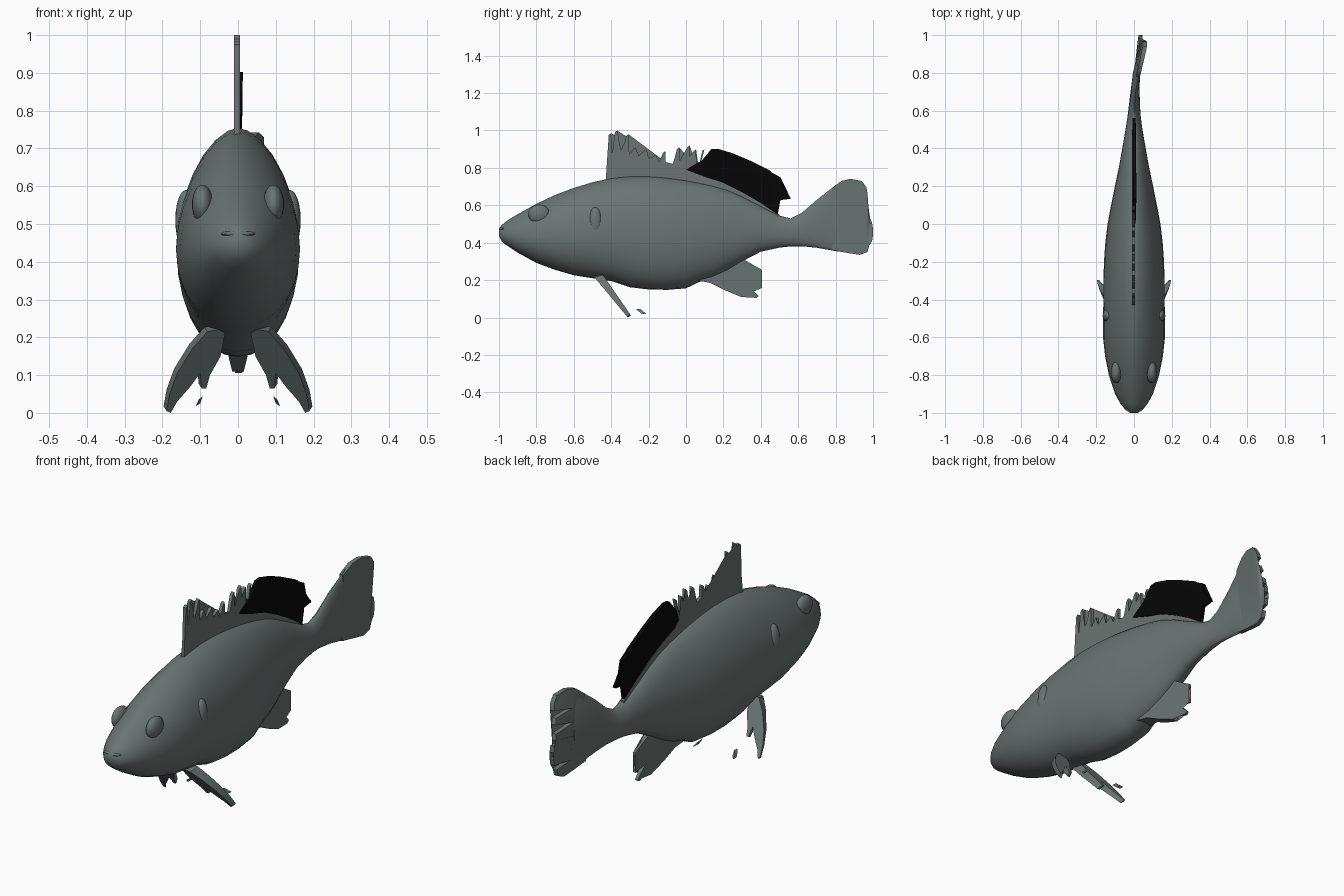
import bpy, bmesh, math
from mathutils import Vector

if "Cube" in bpy.data.objects:
    bpy.data.objects.remove(bpy.data.objects["Cube"])


def material(name, rgb):
    m = bpy.data.materials.new(name)
    m.diffuse_color = (*rgb, 1)
    m.use_nodes = True
    m.node_tree.nodes["Principled BSDF"].inputs["Base Color"].default_value = m.diffuse_color
    return m


SKIN = material("grey green skin", (0.145, 0.175, 0.17))
BLACK = material("black membrane", (0.002, 0.002, 0.002))


def finish(name, bm, mat, angle=40):
    bmesh.ops.recalc_face_normals(bm, faces=bm.faces)
    me = bpy.data.meshes.new(name)
    bm.to_mesh(me)
    bm.free()
    me.materials.append(mat)
    ob = bpy.data.objects.new(name, me)
    bpy.context.collection.objects.link(ob)
    bpy.ops.object.select_all(action='DESELECT')
    ob.select_set(True)
    bpy.context.view_layer.objects.active = ob
    bpy.ops.object.shade_smooth_by_angle(angle=math.radians(angle))
    return ob


def plate(name, outline, place, mat):
    """Fin: a flat outline turned into a thin sheet; place(u, v, side) gives the 3D point."""
    bm = bmesh.new()
    a = [bm.verts.new(place(u, v, 1)) for u, v in outline]
    b = [bm.verts.new(place(u, v, -1)) for u, v in outline]
    n = len(outline)
    caps = [bm.faces.new(a), bm.faces.new(b[::-1])]
    for i in range(n):
        j = (i + 1) % n
        bm.faces.new((a[j], a[i], b[i], b[j]))
    bmesh.ops.triangulate(bm, faces=caps)
    return finish(name, bm, mat)


def bend(y, z):
    """Sideways curl of the tail."""
    t = max(0, (y - 0.5) / 0.5) ** 2
    return t * (0.035 + 0.22 * max(0, z - 0.55))


# Body: egg-shaped rings along y (y, top, bottom, half width)
STATIONS = [
    (-1.0, .475, .435, .02), (-.985, .495, .405, .045), (-.95, .522, .38, .073),
    (-.9, .552, .347, .1), (-.8, .608, .292, .133), (-.7, .655, .255, .153),
    (-.6, .693, .226, .164), (-.5, .723, .21, .164), (-.4, .745, .195, .162),
    (-.3, .755, .162, .162), (-.2, .755, .15, .159), (-.1, .747, .148, .152),
    (0, .733, .156, .14), (.07, .72, .19, .127), (.14, .705, .21, .113),
    (.22, .682, .25, .097), (.3, .648, .3, .08), (.4, .595, .352, .062),
    (.5, .545, .374, .045), (.56, .53, .38, .036), (.62, .56, .381, .03),
    (.7, .63, .373, .024), (.8, .708, .355, .018), (.86, .735, .347, .01)]
SEG = 28
bm = bmesh.new()
rings = []
for y, top, bot, w in STATIONS:
    zc = bot + 0.44 * (top - bot)
    ring = []
    for k in range(SEG):
        a = 2 * math.pi * k / SEG
        c, s = math.cos(a), math.sin(a)
        p = 1.2 if s > 0 else 0.95
        z = zc + s * ((top - zc) if s > 0 else (zc - bot))
        x = math.copysign(abs(c) ** p, c) * w
        ring.append(bm.verts.new((x + bend(y, z), y, z)))
    rings.append(ring)
for r0, r1 in zip(rings, rings[1:]):
    for k in range(SEG):
        j = (k + 1) % SEG
        bm.faces.new((r0[k], r0[j], r1[j], r1[k]))
bm.faces.new(rings[0])
bm.faces.new(rings[-1])
finish("body", bm, SKIN)

# Tail fin rays with ragged ends
tail = [(.78, .69), (.83, .73), (.88, .742), (.94, .73), (.965, .695), (.97, .665), (.86, .645),
        (.965, .63), (.975, .6), (.86, .578), (.98, .56), (.985, .53), (.86, .51),
        (.995, .505), (1.0, .475), (.87, .45), (1.0, .44), (.995, .41), (.88, .4),
        (.98, .385), (.97, .35), (.93, .335), (.86, .346), (.78, .36)]
plate("tail_fin", tail,
      lambda y, z, s: Vector((bend(y, z) + s * 0.011, y, z)), SKIN)


def upright(half):
    return lambda y, z, s: Vector((s * half - 0.003, y, z))


# Spiny front dorsal fin: tips (y, z) with notches between, continued as a low ridge
tips = [(-.405, .985), (-.372, 1.0), (-.312, .98), (-.275, .91), (-.215, .9),
        (-.165, .87), (-.115, .89), (-.04, .91), (.015, .92), (.05, .9), (.095, .9)]
spiny = [(-.43, .72), (-.42, .8)]
for i, (y, z) in enumerate(tips):
    spiny += [(y - .008, z - .01), (y + .004, z)]
    if i < len(tips) - 1:
        ny = tips[i + 1][0]
        low = .87 - .17 * (y + .4)
        spiny += [(y + .006, low + .01), (max(y + .01, ny - .03), low)]
spiny += [(.07, .785), (.1, .757), (.2, .722), (.3, .674), (.4, .615), (.5, .55),
          (.5, .52), (.4, .57), (.3, .62), (.2, .66), (.1, .69), (-.1, .72)]
plate("spiny_dorsal_fin", spiny, upright(0.008), SKIN)

# Soft rear dorsal fin, black membrane
soft = [(0, .79), (.04, .815), (.085, .84), (.135, .9), (.17, .902), (.25, .878), (.34, .84),
        (.41, .805), (.45, .785), (.48, .755), (.505, .75), (.495, .715), (.52, .69),
        (.5, .655), (.555, .647), (.56, .635), (.505, .628), (.49, .55), (.4, .612),
        (.3, .67), (.2, .72), (.1, .752)]
plate("soft_dorsal_fin", soft,
      lambda y, z, s: Vector((s * 0.009 + 0.04 * max(0, z - .8), y, z)), BLACK)

# Anal fin with ragged rays
anal = [(.05, .2), (.12, .24), (.24, .3), (.31, .31), (.335, .28), (.405, .255), (.405, .24),
        (.34, .225), (.405, .175), (.405, .158), (.33, .175), (.39, .115), (.375, .105),
        (.305, .135), (.295, .11), (.21, .145), (.13, .185)]
plate("anal_fin", anal,
      lambda y, z, s: Vector((s * max(.006, .04 - .1 * max(0, y - .05)), y, z)), SKIN)


def ellipsoid(name, centre, radii):
    bm = bmesh.new()
    bmesh.ops.create_uvsphere(bm, u_segments=20, v_segments=12, radius=1)
    for v in bm.verts:
        v.co = Vector(centre) + Vector(c * r for c, r in zip(v.co, radii))
    return finish(name, bm, SKIN)


# Paired parts: pelvic fins, pectoral stumps, eyes
pelvic = [(.035, .225), (.085, .215), (.125, .17), (.165, .105), (.185, .05), (.193, .005),
          (.182, .0), (.165, .03), (.13, .07), (.104, .105), (.1, .065), (.088, .065),
          (.078, .1), (.05, .15)]
for side, m in (("left", -1), ("right", 1)):
    plate(side + "_pelvic_fin", pelvic,
          lambda x, z, s: Vector((m * (x + .004 * s), -.455 + (.2 - z) * .76
                                  + s * (.008 + .07 * max(0, z - .0)), z + .006 * (s + 1))), SKIN)
    plate(side + "_pelvic_tip", [(.093, .045), (.104, .035), (.112, .018), (.1, .025)],
          lambda x, z, s: Vector((m * x, -.225 - (z - .02) * 1.2 + s * .012, z)), SKIN)
    ellipsoid(side + "_pectoral_stump", (m * .138, -.485, .51), (.028, .035, .08))
    ellipsoid(side + "_eye", (m * .094, -.785, .552), (.028, .058, .052))

# Mouth
ellipsoid("upper_lip", (0, -.978, .474), (.045, .022, .009))
